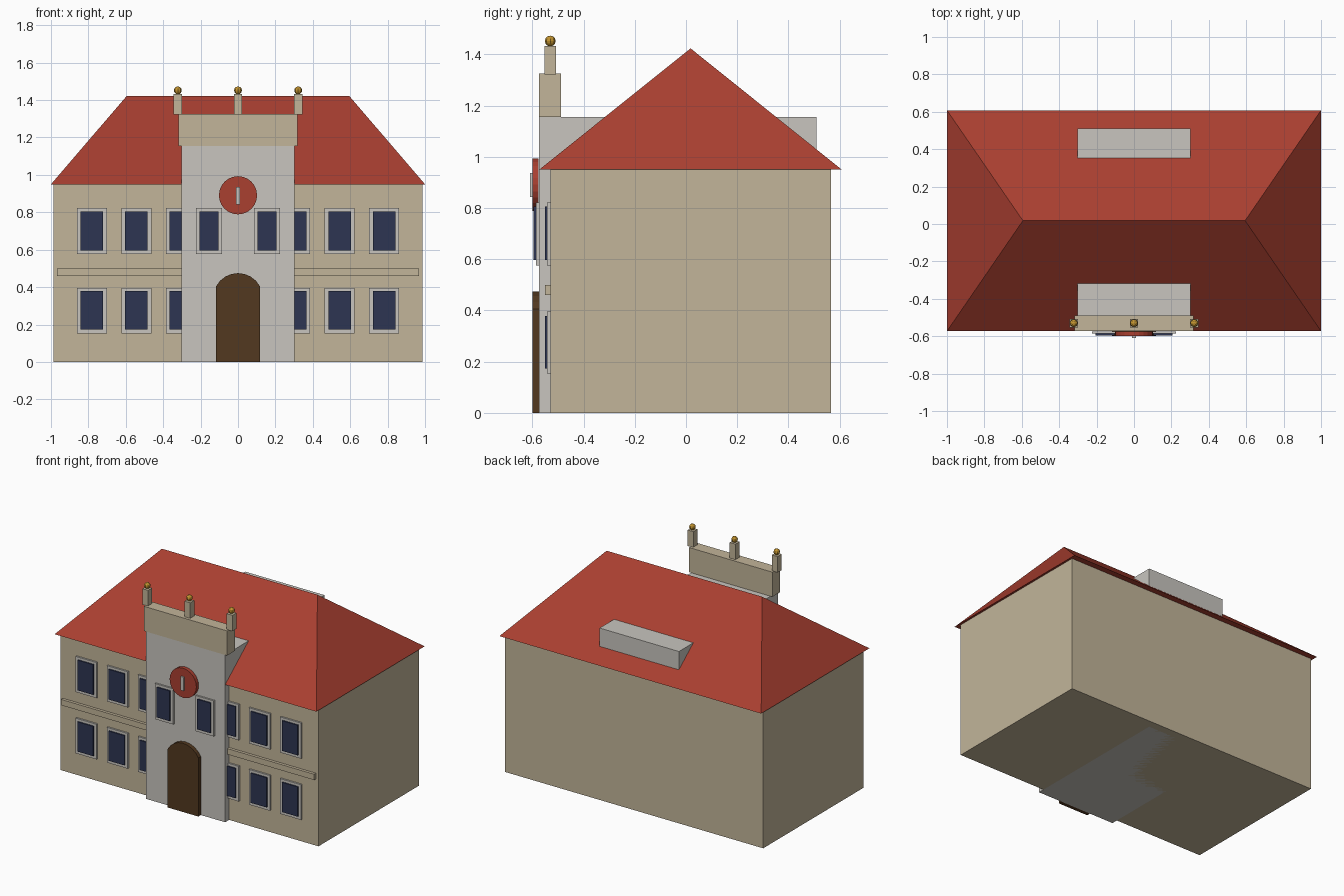
import bpy, bmesh, math

if "Cube" in bpy.data.objects:
    bpy.data.objects.remove(bpy.data.objects["Cube"])


def mat(name, rgb):
    m = bpy.data.materials.new(name)
    m.diffuse_color = (*rgb, 1)
    m.use_nodes = True
    m.node_tree.nodes["Principled BSDF"].inputs["Base Color"].default_value = m.diffuse_color
    return m


TAN = mat("sand_plaster", (0.54, 0.46, 0.32))
GREY = mat("pale_stone", (0.58, 0.56, 0.52))
RED = mat("red_tile", (0.40, 0.05, 0.03))
NAVY = mat("dark_glass", (0.026, 0.035, 0.085))
BROWN = mat("brown_wood", (0.085, 0.040, 0.014))
GOLD = mat("gold", (0.55, 0.30, 0.03))


def finish(name, bm, material):
    bmesh.ops.recalc_face_normals(bm, faces=bm.faces)
    me = bpy.data.meshes.new(name)
    bm.to_mesh(me)
    bm.free()
    me.materials.append(material)
    ob = bpy.data.objects.new(name, me)
    bpy.context.collection.objects.link(ob)
    return ob


def box(name, x, y, z, material):
    """Box from (min, max) ranges."""
    bm = bmesh.new()
    bmesh.ops.create_cube(bm, size=1)
    for v in bm.verts:
        v.co = [r[0] if c < 0 else r[1] for c, r in zip(v.co, (x, y, z))]
    return finish(name, bm, material)


def plate(name, outline, y0, y1, material):
    """Extrude an x-z outline between two depths."""
    bm = bmesh.new()
    f = bm.faces.new([bm.verts.new((x, y0, z)) for x, z in outline])
    ext = bmesh.ops.extrude_face_region(bm, geom=[f])["geom"]
    for v in ext:
        if isinstance(v, bmesh.types.BMVert):
            v.co.y = y1
    return finish(name, bm, material)


def window(name, cx, z0, z1, w, wall):
    """Stone surround with a raised glass plate."""
    h = w / 2
    box(name + "_frame", (cx - h, cx + h), (wall - 0.012, wall), (z0, z1), GREY)
    h -= 0.02
    box(name + "_glass", (cx - h, cx + h), (wall - 0.021, wall - 0.012),
        (z0 + 0.021, z1 - 0.017), NAVY)


# Main block, end slabs and string course
FRONT, BACK, TOWER = -0.53, 0.566, -0.573
box("main_walls", (-0.95, 0.95), (FRONT, BACK), (0, 0.95), TAN)
for s, side in ((-1, "left"), (1, "right")):
    box(f"end_wall_{side}", sorted((s * 0.95, s * 0.986)), (FRONT, BACK), (0, 0.95), TAN)
box("string_course", (-0.967, 0.967), (-0.55, FRONT), (0.46, 0.50), TAN)

# Hipped roof
bm = bmesh.new()
eave = [bm.verts.new((x, y, 0.95)) for x, y in
        ((-1, -0.573), (1, -0.573), (1, 0.608), (-1, 0.608))]
rl, rr = (bm.verts.new((x, 0.018, 1.423)) for x in (-0.594, 0.594))
a, b, c, d = eave
for f in ((d, c, b, a), (a, b, rr, rl), (b, c, rr), (c, d, rl, rr), (d, a, rl)):
    bm.faces.new(f)
finish("hipped_roof", bm, RED)

# Central bay running through the roof, with its parapet
box("central_bay", (-0.303, 0.303), (TOWER, 0.51), (0, 1.155), GREY)
box("parapet", (-0.318, 0.318), (TOWER, -0.489), (1.155, 1.325), TAN)

# Pinnacles with gold balls
for i, x in enumerate((-0.322, 0, 0.322)):
    box(f"pinnacle_{i}", (x - 0.022, x + 0.022), (-0.553, -0.508), (1.322, 1.432), TAN)
    bm = bmesh.new()
    bmesh.ops.create_uvsphere(bm, u_segments=8, v_segments=6, radius=0.021)
    bmesh.ops.translate(bm, verts=bm.verts, vec=(x, -0.53, 1.452))
    finish(f"pinnacle_ball_{i}", bm, GOLD)

# Windows on both storeys
for s, side in ((-1, "left"), (1, "right")):
    for i, x in enumerate((0.781, 0.543, 0.305)):
        window(f"lower_window_{side}_{i}", s * x, 0.153, 0.396, 0.16, FRONT)
        window(f"upper_window_{side}_{i}", s * x, 0.576, 0.822, 0.16, FRONT)
    window(f"bay_window_{side}", s * 0.155, 0.576, 0.822, 0.14, -0.574)

# Arched door: segmental arch over straight jambs
R, cz, half = 0.1328, 0.342, 0.117
spread = math.asin(half / R)
arch = [(R * math.sin(t), cz + R * math.cos(t))
        for t in (spread * (1 - i / 4) for i in range(9))]
plate("arched_door", [(-half, 0), (half, 0)] + arch, -0.60, TOWER, BROWN)

# Clock face and hand
disc = [(0.102 * math.cos(math.tau * i / 24), 0.891 + 0.102 * math.sin(math.tau * i / 24))
        for i in range(24)]
plate("clock_face", disc, -0.60, -0.575, RED)
box("clock_hand", (-0.012, 0.012), (-0.61, -0.60), (0.842, 0.936), GREY)
